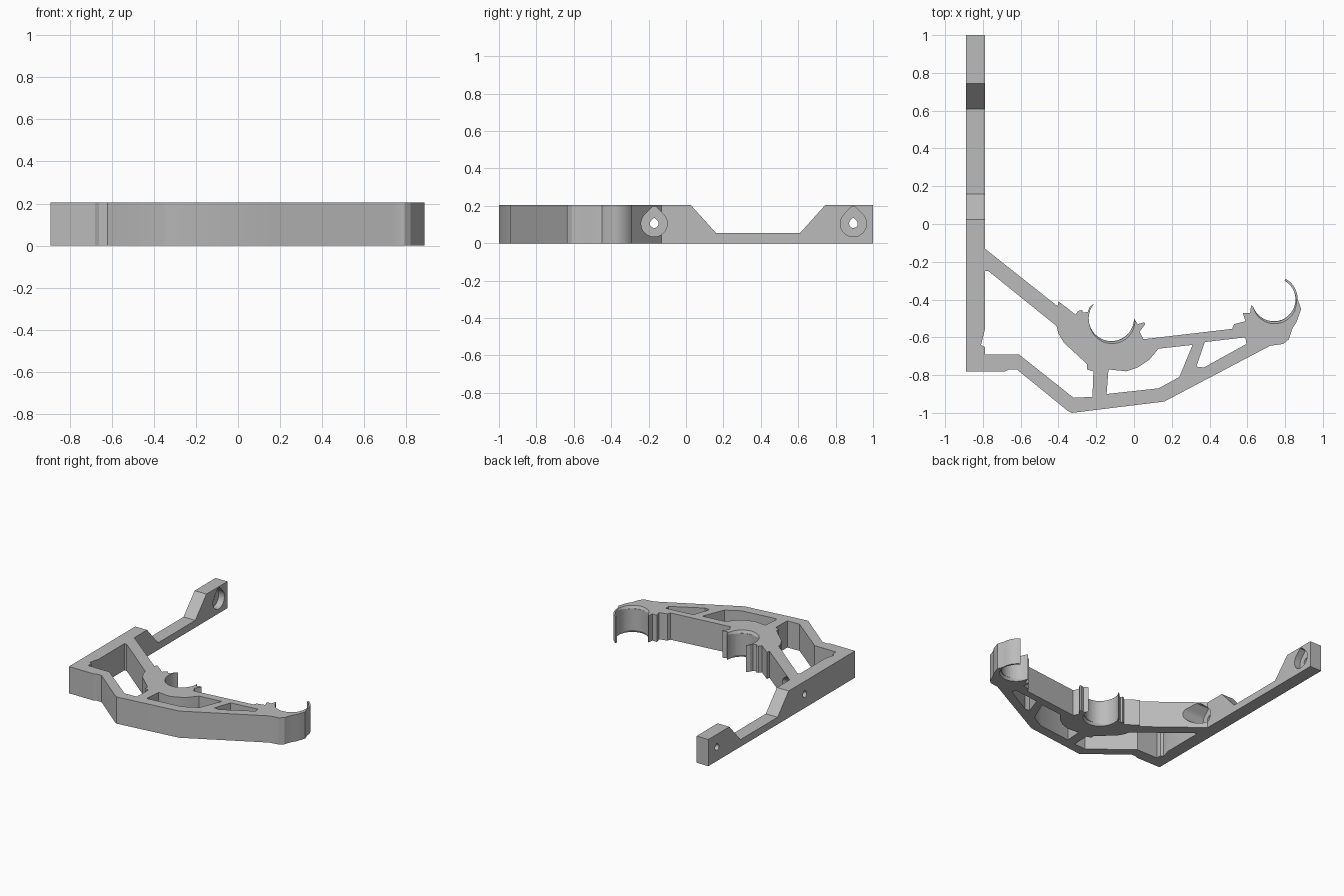
import bpy, bmesh, math
from mathutils import Vector

cube = bpy.data.objects.get("Cube")
if cube:
    bpy.data.objects.remove(cube, do_unlink=True)

HEIGHT = .205
BORE_Z = .105

grey = bpy.data.materials.new("plain grey")
grey.use_nodes = True
colour = (.5, .5, .5, 1)
grey.diffuse_color = colour
grey.node_tree.nodes["Principled BSDF"].inputs["Base Color"].default_value = colour


def arc(cx, cy, radius, start, end, steps=24):
    """Points along a circular arc, angles in degrees."""
    angles = [math.radians(start + (end - start) * i / steps) for i in range(steps + 1)]
    return [(cx + radius * math.cos(a), cy + radius * math.sin(a)) for a in angles]


def prism(name, profile, low, high, along_x=False):
    """Extrude a profile: xy profile along z, or yz profile along x."""
    bm = bmesh.new()
    place = (lambda a, b: (low, a, b)) if along_x else (lambda a, b: (a, b, low))
    face = bm.faces.new([bm.verts.new(place(a, b)) for a, b in profile])
    step = Vector((high - low, 0, 0) if along_x else (0, 0, high - low))
    top = bmesh.ops.extrude_face_region(bm, geom=[face])["geom"]
    bmesh.ops.translate(bm, vec=step, verts=[g for g in top if isinstance(g, bmesh.types.BMVert)])
    bmesh.ops.recalc_face_normals(bm, faces=bm.faces)
    mesh = bpy.data.meshes.new(name)
    bm.to_mesh(mesh)
    bm.free()
    mesh.materials.append(grey)
    obj = bpy.data.objects.new(name, mesh)
    bpy.context.collection.objects.link(obj)
    return obj


def cut(target, cutter):
    """Subtract the cutter from the target and discard it."""
    mod = target.modifiers.new("cut", "BOOLEAN")
    mod.operation = "DIFFERENCE"
    mod.solver = "EXACT"
    mod.object = cutter
    cutter.hide_render = True
    bpy.context.view_layer.objects.active = target
    bpy.ops.object.modifier_apply(modifier=mod.name)
    bpy.data.objects.remove(cutter, do_unlink=True)


def teardrop(y, z, radius):
    """Round hole with a peaked roof."""
    return arc(y, z, radius, 135, 405) + [(y + radius * .12, z + radius * 1.3),
                                          (y - radius * .12, z + radius * 1.3)]


# Cradle centres and radii
inner_cradle = (-.12, -.5, .12)
outer_cradle = (.74, -.4, .115)

# Bracket outline, following the back edge left to right, then the front edge back
back_edge = [(-.89, 1), (-.79, 1), (-.79, -.13), (-.405, -.435), (-.4, -.41),
             (-.36, -.44), (-.31, -.48), (-.295, -.46), (-.275, -.455), (-.27, -.47),
             (-.245, -.465), (-.235, -.44), (-.215, -.423)]
middle_edge = [(.02, -.53), (.055, -.52), (.06, -.53), (.03, -.57), (.05, -.61),
               (.52, -.555), (.53, -.53), (.59, -.515), (.575, -.47), (.615, -.47),
               (.62, -.43)]
front_edge = [(.885, -.45), (.86, -.52), (.84, -.55), (.82, -.61), (.79, -.635),
              (.72, -.645), (.16, -.94), (-.33, -1), (-.35, -.99), (-.62, -.77),
              (-.66, -.77), (-.68, -.78), (-.89, -.78)]
clip_x, clip_y, clip_r = outer_cradle
outline = (back_edge + arc(*inner_cradle, 140, 360) + middle_edge
           + arc(*outer_cradle, 200, 420)
           + arc(clip_x, clip_y, clip_r + .012, 60, 0, 8) + front_edge)
bracket = prism("bracket", outline, 0, HEIGHT)

# Openings between the struts
openings = {
    "wall_opening": [(-.79, -.25), (-.77, -.25), (-.41, -.54), (-.4, -.58), (-.37, -.63),
                     (-.25, -.74), (-.25, -.77), (-.215, -.78), (-.22, -.915),
                     (-.32, -.92), (-.61, -.69), (-.79, -.69), (-.79, -.65),
                     (-.81, -.64), (-.79, -.56)],
    "middle_opening": [(-.135, -.77), (-.04, -.78), (.02, -.76), (.08, -.72), (.13, -.66),
                       (.31, -.64), (.24, -.81), (.13, -.87), (-.145, -.9)],
    "outer_opening": [(.375, -.625), (.59, -.6), (.595, -.635), (.37, -.76), (.33, -.755)],
}
for name, profile in openings.items():
    cut(bracket, prism(name, profile, -.1, HEIGHT + .1))

# Lowered middle of the mounting wall
dip = [(.025, HEIGHT), (.16, .055), (.61, .055), (.745, HEIGHT), (.745, .4), (.025, .4)]
cut(bracket, prism("wall_dip", dip, -1, -.7, True))

# Screw holes with wide teardrop counterbores
for y in (-.17, .895):
    cut(bracket, prism("counterbore", teardrop(y, BORE_Z, .07), -.84, -.6, True))
    cut(bracket, prism("screw_hole", teardrop(y, BORE_Z, .023), -1, -.8, True))

# Bevelled lips at the top and bottom of each cradle
for x, y, radius in (inner_cradle, outer_cradle):
    for level, wide_up in ((HEIGHT, True), (0, False)):
        small, big = radius - .01, radius + .012
        bpy.ops.mesh.primitive_cone_add(
            vertices=48, depth=.04, location=(x + .004, y - .012, level),
            radius1=small if wide_up else big, radius2=big if wide_up else small)
        cut(bracket, bpy.context.object)

# Smooth the cradles, keep the corners crisp
bpy.ops.object.select_all(action="DESELECT")
bracket.select_set(True)
bpy.context.view_layer.objects.active = bracket
bpy.ops.object.shade_smooth_by_angle(angle=math.radians(25))
